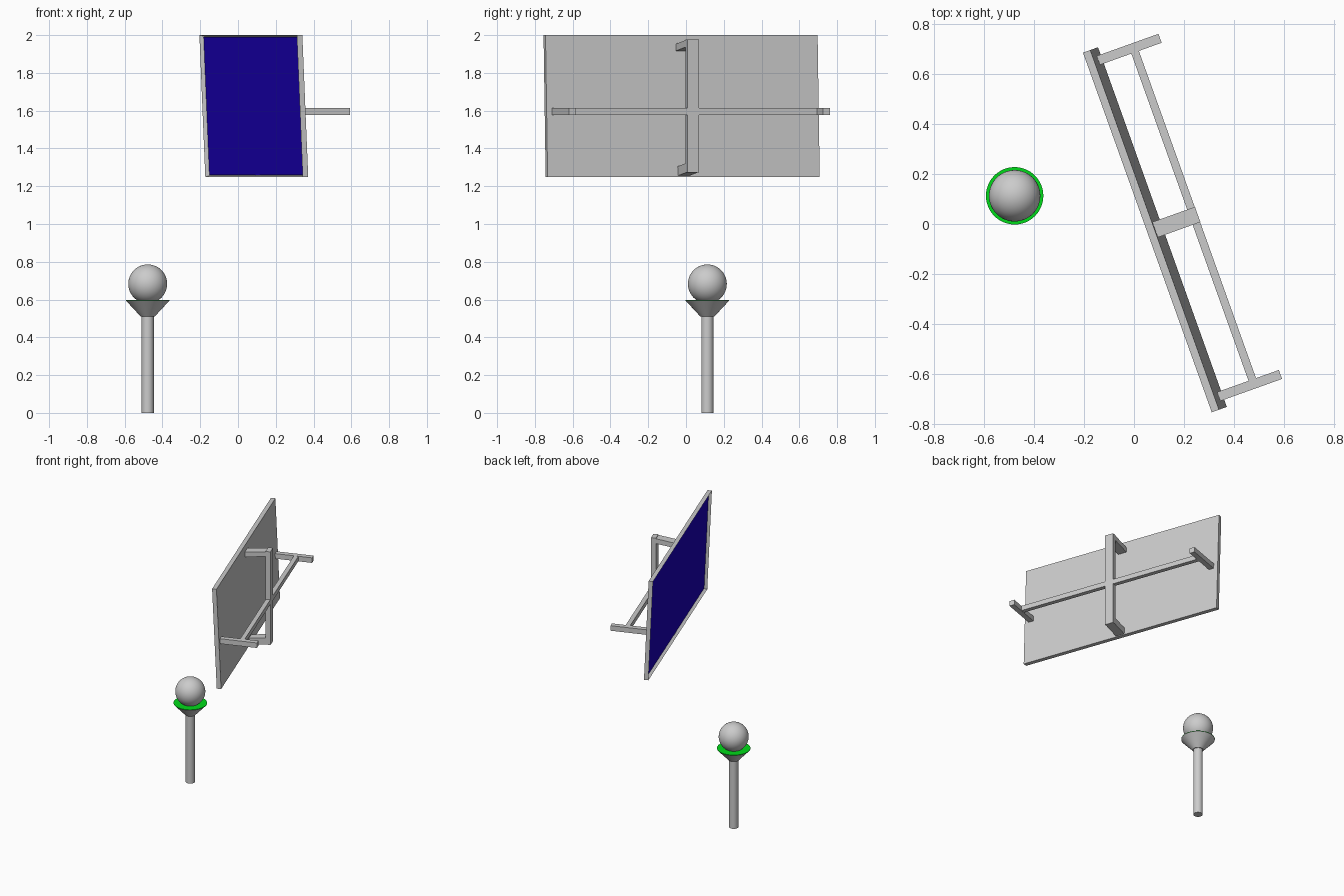
import bpy, bmesh, math
from mathutils import Matrix, Vector

if "Cube" in bpy.data.objects:
    bpy.data.objects.remove(bpy.data.objects["Cube"])

# Panel frame: local x points out of the panel's back, local y runs along its length
TURN = Matrix.Rotation(math.radians(19.7), 4, 'Z')
MID = -0.05


def material(name, color):
    m = bpy.data.materials.new(name)
    m.diffuse_color = color
    m.use_nodes = True
    m.node_tree.nodes["Principled BSDF"].inputs["Base Color"].default_value = m.diffuse_color
    return m


def finish(name, bm, mat=None):
    bmesh.ops.recalc_face_normals(bm, faces=bm.faces)
    me = bpy.data.meshes.new(name)
    bm.to_mesh(me)
    bm.free()
    ob = bpy.data.objects.new(name, me)
    bpy.context.collection.objects.link(ob)
    if mat:
        me.materials.append(mat)
    return ob


def block(name, x, y, z, lean=0.0, slope=0.0, recess=None, mat=None):
    """Box from (min, max) ranges; lean shifts x with height, slope shifts z with x."""
    bm = bmesh.new()
    bmesh.ops.create_cube(bm, size=1)
    for v in bm.verts:
        v.co = Vector([r[0] + (c + 0.5) * (r[1] - r[0]) for r, c in zip((x, y, z), v.co)])
    if recess:
        border, depth = recess
        bm.normal_update()
        front = min(bm.faces, key=lambda f: f.calc_center_median().x)
        bmesh.ops.inset_region(bm, faces=[front], thickness=border)
        for v in front.verts:
            v.co.x += depth
    for v in bm.verts:
        dx = lean * (2.0 - v.co.z)
        v.co.z += slope * (v.co.x - x[1])
        v.co.x += dx
        v.co.y += MID
    bm.transform(TURN)
    return finish(name, bm, mat)


def lathe(name, r1, r2, z1, z2, mat=None):
    bm = bmesh.new()
    bmesh.ops.create_cone(bm, cap_ends=True, segments=48, radius1=r1, radius2=r2, depth=z2 - z1,
                          matrix=Matrix.Translation((SX, SY, (z1 + z2) / 2)))
    return smooth(finish(name, bm, mat))


def smooth(ob):
    bpy.ops.object.select_all(action='DESELECT')
    ob.select_set(True)
    bpy.context.view_layer.objects.active = ob
    bpy.ops.object.shade_smooth_by_angle(angle=math.radians(35))
    return ob


blue = material("screen_blue", (0.01, 0.0, 0.5, 1))
green = material("ring_green", (0.0, 0.7, 0.01, 1))

# Leaning panel with a shallow recess holding the blue screen
LEAN = 0.044
F = 0.039
block("panel_frame", (F, F + 0.031), (-0.765, 0.765), (1.25, 2.0), LEAN, recess=(0.01, 0.026))
block("screen", (F + 0.02, F + 0.026), (-0.755, 0.755), (1.26, 1.99), LEAN, mat=blue)

# Cross bracket on the back
block("cross_bar", (0.22, 0.252), (-0.705, 0.705), (1.578, 1.614))
block("upright_bar", (0.218, 0.253), (-0.032, 0.032), (1.272, 1.977))
for side, s in (("near", -1), ("far", 1)):
    c = 0.715 * s
    block(f"end_arm_{side}", (0.082, 0.349), (c - 0.019, c + 0.019), (1.577, 1.615))
block("top_arm", (0.068, 0.2525), (-0.0325, 0.0325), (1.94, 1.977), slope=0.13)
block("bottom_arm", (0.092, 0.2525), (-0.0325, 0.0325), (1.275, 1.325), slope=0.13)

# Floor stand carrying a ball in a flared cup
SX, SY = -0.478, 0.113
lathe("stand_pole", 0.032, 0.032, 0.0, 0.515)
lathe("flared_cup", 0.037, 0.115, 0.51, 0.594)
lathe("cup_top", 0.115, 0.115, 0.594, 0.597, green)
bm = bmesh.new()
bmesh.ops.create_uvsphere(bm, u_segments=48, v_segments=24, radius=0.103,
                          matrix=Matrix.Translation((SX, SY, 0.683)))
smooth(finish("ball", bm))
